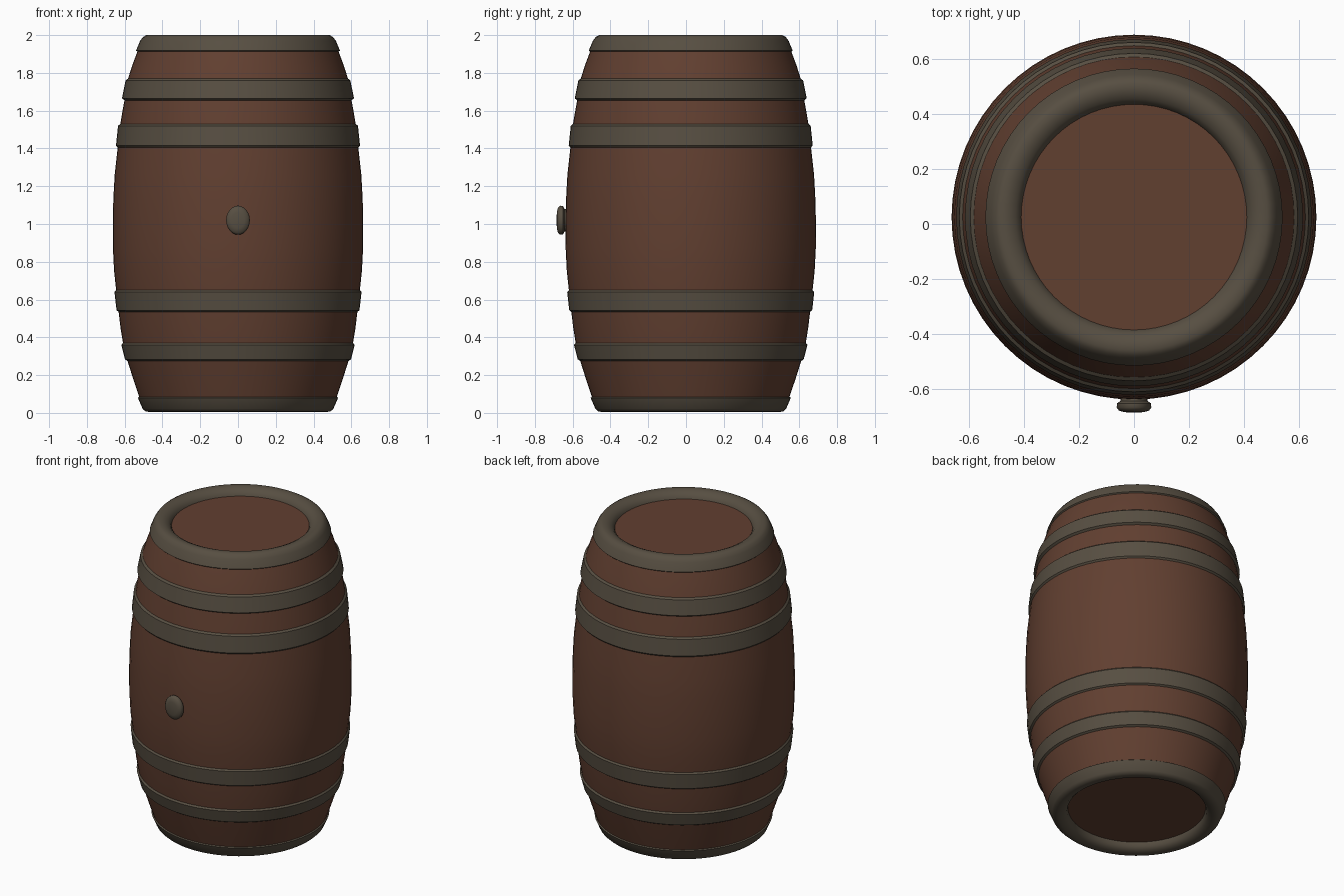
import bpy, bmesh, math

if "Cube" in bpy.data.objects:
    bpy.data.objects.remove(bpy.data.objects["Cube"])

CY = 0.025     # barrel axis sits slightly behind the origin, the bung sticks out in front
SEG = 64

def material(name, rgb):
    m = bpy.data.materials.new(name)
    m.diffuse_color = (*rgb, 1)
    m.use_nodes = True
    m.node_tree.nodes["Principled BSDF"].inputs["Base Color"].default_value = m.diffuse_color
    return m

wood = material("brown wood", (0.120, 0.050, 0.030))
iron = material("grey iron", (0.095, 0.077, 0.054))

def lathe(name, profile, mat, seg=SEG):
    """Spin (radius, z) points, listed from bottom to top on the outside."""
    bm = bmesh.new()
    rings = []
    for r, z in profile:
        if r == 0:
            rings.append([bm.verts.new((0, 0, z))] * seg)
        else:
            rings.append([bm.verts.new((r * math.cos(2 * math.pi * i / seg),
                                        r * math.sin(2 * math.pi * i / seg), z))
                          for i in range(seg)])
    for a, b in zip(rings, rings[1:]):
        for i in range(seg):
            j = (i + 1) % seg
            bm.faces.new(list(dict.fromkeys((a[i], a[j], b[j], b[i]))))
    me = bpy.data.meshes.new(name)
    bm.to_mesh(me)
    bm.free()
    me.materials.append(mat)
    ob = bpy.data.objects.new(name, me)
    bpy.context.collection.objects.link(ob)
    ob.location.y = CY
    bpy.ops.object.select_all(action='DESELECT')
    ob.select_set(True)
    bpy.context.view_layer.objects.active = ob
    bpy.ops.object.shade_smooth_by_angle(angle=math.radians(40))
    return ob

# Recessed heads
lathe("bottom_head", [(0, 0.055), (0.41, 0.055)], wood).scale.y = -1
bpy.data.objects["bottom_head"].data.flip_normals()
bpy.data.objects["bottom_head"].scale.y = 1
bpy.data.objects["bottom_head"].data.flip_normals()
lathe("top_head", [(0.41, 1.955), (0, 1.955)], wood)

# Rounded end rims
lathe("bottom_rim", [(0.41, 0.055), (0.415, 0.03), (0.435, 0.012), (0.465, 0.004), (0.49, 0.008),
                     (0.505, 0.022), (0.53, 0.08), (0.523, 0.085)], iron)
lathe("top_rim", [(0.533, 1.912), (0.54, 1.918), (0.518, 1.97), (0.503, 1.99), (0.485, 2.0),
                  (0.455, 1.997), (0.43, 1.985), (0.415, 1.968), (0.41, 1.955)], iron)

# Iron hoops: bottom inner, bottom lip, top lip, top inner
hoops = {
    "hoop_lower": [(0.585, 0.275), (0.598, 0.283), (0.618, 0.36), (0.609, 0.37)],
    "hoop_lower_middle": [(0.632, 0.535), (0.643, 0.543), (0.654, 0.64), (0.645, 0.65)],
    "hoop_upper_middle": [(0.637, 1.405), (0.646, 1.415), (0.635, 1.52), (0.623, 1.53)],
    "hoop_upper": [(0.601, 1.655), (0.614, 1.665), (0.595, 1.76), (0.582, 1.77)],
}
for name, profile in hoops.items():
    lathe(name, profile, iron)

# Wooden stave sections between the hoops
staves = {
    "staves_bottom": [(0.523, 0.085), (0.555, 0.18), (0.585, 0.275)],
    "staves_lower": [(0.609, 0.37), (0.622, 0.45), (0.632, 0.535)],
    "staves_belly": [(0.645, 0.65), (0.656, 0.75), (0.662, 0.87), (0.663, 1.0),
                     (0.66, 1.13), (0.653, 1.26), (0.637, 1.405)],
    "staves_upper": [(0.623, 1.53), (0.613, 1.59), (0.601, 1.655)],
    "staves_top": [(0.582, 1.77), (0.56, 1.84), (0.533, 1.912)],
}
for name, profile in staves.items():
    lathe(name, profile, wood)

# Bung: flattened oval knob on the front
bung = lathe("bung", [(0.045, 0.0), (0.05, 0.022), (0.062, 0.03), (0.063, 0.045),
                      (0.055, 0.056), (0.035, 0.062), (0, 0.063)], iron, 24)
bung.rotation_euler.x = math.pi / 2
bung.scale.y = 1.22
bung.location = (0, -0.622, 1.02)
